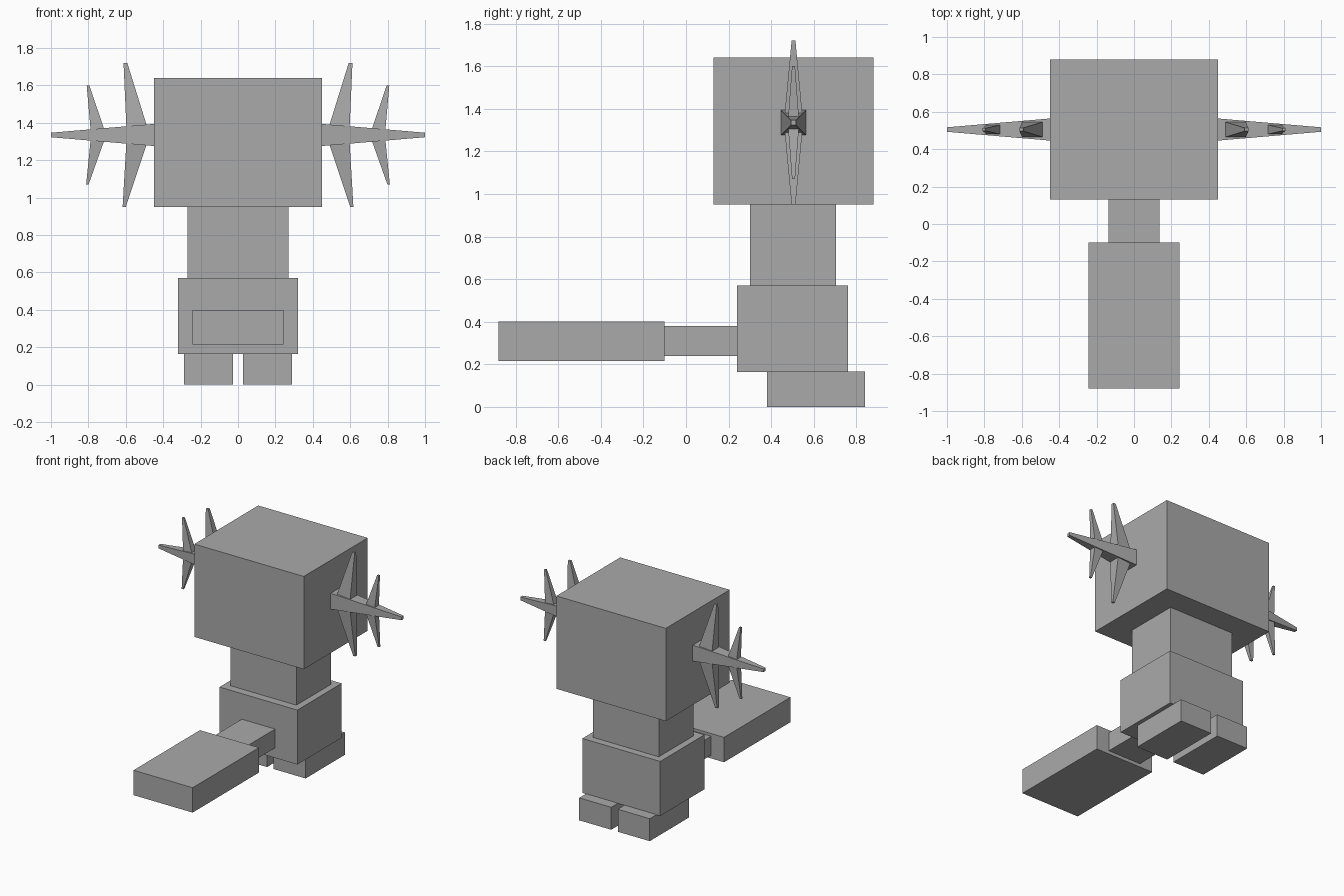
import bpy
import bmesh

cube = bpy.data.objects.get("Cube")
if cube:
    bpy.data.objects.remove(cube, do_unlink=True)

GREY = (0.4, 0.4, 0.4, 1)
mat = bpy.data.materials.new("plain grey")
mat.use_nodes = True
mat.diffuse_color = GREY
mat.node_tree.nodes["Principled BSDF"].inputs["Base Color"].default_value = GREY


def add_object(name, bm):
    bmesh.ops.recalc_face_normals(bm, faces=bm.faces)
    mesh = bpy.data.meshes.new(name)
    bm.to_mesh(mesh)
    bm.free()
    mesh.materials.append(mat)
    obj = bpy.data.objects.new(name, mesh)
    bpy.context.collection.objects.link(obj)
    return obj


def box(name, x, y, z):
    """Box from (min, max) ranges on each axis."""
    bm = bmesh.new()
    bmesh.ops.create_cube(bm, size=1)
    for v in bm.verts:
        v.co = [r[0] if c < 0 else r[1] for c, r in zip(v.co, (x, y, z))]
    return add_object(name, bm)


def loft(name, start, end):
    """Tapered four-sided spike between two rings of corners."""
    bm = bmesh.new()
    a = [bm.verts.new(p) for p in start]
    b = [bm.verts.new(p) for p in end]
    bm.faces.new(a)
    bm.faces.new(b)
    for i in range(4):
        j = (i + 1) % 4
        bm.faces.new((a[i], a[j], b[j], b[i]))
    return add_object(name, bm)


SPIKE_Y = 0.505


def upright_ring(x, half, z):
    return [(x, SPIKE_Y + s * half, z + t * half)
            for s, t in ((-1, -1), (1, -1), (1, 1), (-1, 1))]


def level_ring(x0, x1, half, z):
    return [(x, SPIKE_Y + s * half, z)
            for x, s in ((x0, -1), (x1, -1), (x1, 1), (x0, 1))]


# Head, body and hips
box("head", (-0.45, 0.45), (0.13, 0.88), (0.95, 1.64))
box("body", (-0.27, 0.27), (0.30, 0.705), (0.57, 0.95))
box("hips", (-0.32, 0.32), (0.24, 0.76), (0.165, 0.57))

# Stem and wide paddle in front
box("paddle_stem", (-0.137, 0.137), (-0.10, 0.24), (0.24, 0.38))
box("paddle", (-0.243, 0.243), (-0.88, -0.10), (0.215, 0.40))

for side, s in (("left", 1), ("right", -1)):
    # Foot
    box(side + "_foot", sorted((s * 0.027, s * 0.29)), (0.38, 0.84), (0, 0.167))
    # Horn with two pairs of upright prongs
    loft(side + "_horn", upright_ring(s * 0.45, 0.059, 1.335),
         upright_ring(s * 1.0, 0.012, 1.335))
    loft(side + "_inner_upper_prong", level_ring(s * 0.48, s * 0.596, 0.043, 1.36),
         level_ring(s * 0.592, s * 0.612, 0.009, 1.72))
    loft(side + "_inner_lower_prong", level_ring(s * 0.48, s * 0.596, 0.043, 1.31),
         level_ring(s * 0.6, s * 0.617, 0.009, 0.95))
    loft(side + "_outer_upper_prong", level_ring(s * 0.71, s * 0.787, 0.026, 1.35),
         level_ring(s * 0.795, s * 0.809, 0.007, 1.6))
    loft(side + "_outer_lower_prong", level_ring(s * 0.71, s * 0.787, 0.026, 1.32),
         level_ring(s * 0.799, s * 0.812, 0.007, 1.07))
